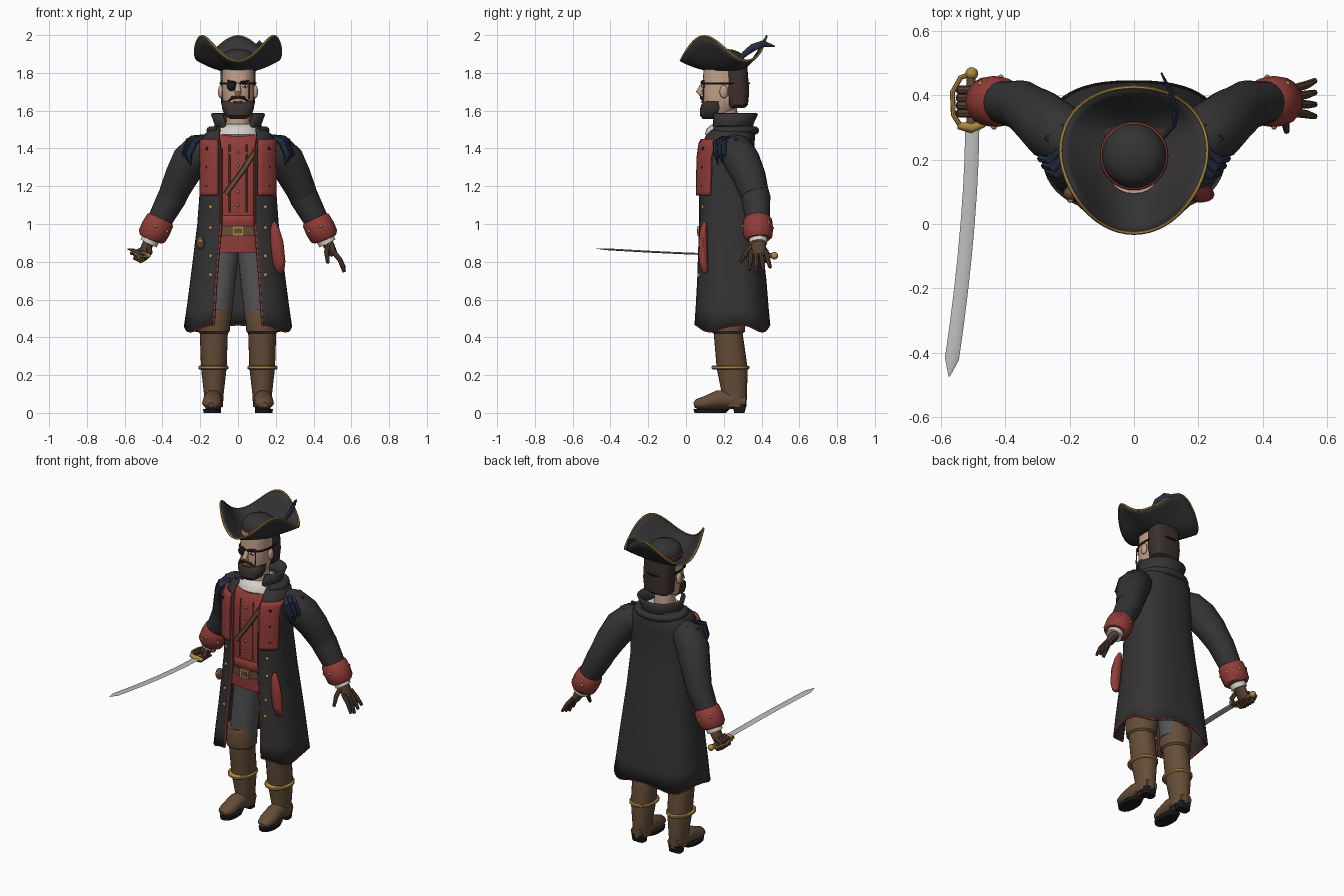
import bpy, bmesh, math
from mathutils import Vector as V

def mat(name, c):
    m = bpy.data.materials.new(name)
    m.diffuse_color = (*c, 1)
    return m

BLACK = mat("black_cloth", (.035, .033, .033))
RED = mat("red_cloth", (.28, .045, .04))
GOLD = mat("gold", (.42, .25, .06))
SKIN = mat("skin", (.55, .36, .26))
HAIR = mat("hair", (.045, .03, .025))
BROWN = mat("leather", (.13, .075, .04))
GLOVE = mat("glove", (.09, .05, .03))
GREY = mat("trousers", (.09, .09, .095))
WHITE = mat("linen", (.65, .63, .58))
NAVY = mat("navy", (.02, .028, .06))
STEEL = mat("steel", (.5, .5, .5))
DARK = mat("dark", (.01, .01, .01))

def grid(name, rows, m, ring=True, loop=False, cap=True, thick=0):
    """Skin rows of points; ring closes each row, loop joins last row to first."""
    bm = bmesh.new()
    vs = [[bm.verts.new(p) for p in r] for r in rows]
    n, k = len(vs), len(vs[0])
    for i in range(n if loop else n - 1):
        a, b = vs[i], vs[(i + 1) % n]
        for j in range(k if ring else k - 1):
            bm.faces.new((a[j], a[(j + 1) % k], b[(j + 1) % k], b[j]))
    if cap and ring and not loop:
        bm.faces.new(vs[0])
        bm.faces.new(vs[-1])
    bmesh.ops.recalc_face_normals(bm, faces=bm.faces)
    me = bpy.data.meshes.new(name)
    bm.to_mesh(me)
    bm.free()
    me.materials.append(m)
    o = bpy.data.objects.new(name, me)
    bpy.context.collection.objects.link(o)
    if thick:
        s = o.modifiers.new("thickness", 'SOLIDIFY')
        s.thickness, s.offset = thick, 0
    return o

def tube(name, pts, radii, m, n=14, loop=False):
    """Sweep an ellipse along a path; radii are numbers or (side, up) pairs."""
    pts = [V(p) for p in pts]
    if not isinstance(radii, list):
        radii = [radii] * len(pts)
    d0 = (pts[-1] - pts[0]).normalized()
    up = V((0, 1, 0)) if abs(d0.z) > .75 else V((0, 0, 1))
    rows, k = [], len(pts)
    for i, p in enumerate(pts):
        a = pts[i - 1] if (i or loop) else p
        b = pts[(i + 1) % k] if (i < k - 1 or loop) else p
        d = (b - a).normalized()
        u = d.cross(up).normalized()
        v = u.cross(d)
        r = radii[i] if isinstance(radii[i], tuple) else (radii[i],) * 2
        rows.append([p + u * r[0] * math.cos(t) + v * r[1] * math.sin(t)
                     for t in (2 * math.pi * j / n for j in range(n))])
    return grid(name, rows, m, loop=loop)

def arc(z, rx, yf, yb, a0=0, a1=2 * math.pi, n=32, e=2.6, cx=0, full=True):
    """Superellipse section; angle 0 is the front, going towards +x."""
    f = lambda q: math.copysign(abs(q) ** (2 / e), q)
    ang = [a0 + (a1 - a0) * i / (n if full else n - 1) for i in range(n)]
    return [(cx + rx * f(math.sin(t)), (yf + yb) / 2 - (yb - yf) / 2 * f(math.cos(t)), z) for t in ang]

def loft(name, secs, m, cx=0, e=2.3, n=28, **kw):
    return grid(name, [arc(*s, cx=cx, e=e, n=n) for s in secs], m, **kw)

def ball(name, c, s, m):
    return loft(name, [(c[2] + s[2] * math.cos(t), s[0] * math.sin(t), c[1] - s[1] * math.sin(t), c[1] + s[1] * math.sin(t))
                for t in (math.pi * (i + .05) / 8.1 for i in range(9))], m, cx=c[0], e=2, n=14)

def box(name, c, s, m):
    return grid(name, [[(c[0] + i * s[0] / 2, c[1] + j * s[1] / 2, c[2] + k * s[2] / 2)
                for i, j in ((-1, -1), (1, -1), (1, 1), (-1, 1))] for k in (-1, 1)], m)

# Long open coat: z, half width, front y, back y, half gap
COAT = [(.45, .28, .04, .44, .13), (.7, .247, .055, .42, .115), (1.0, .21, .068, .385, .09), (1.2, .195, .068, .36, .09),
        (1.4, .195, .072, .355, .09), (1.47, .175, .1, .36, .1), (1.52, .115, .15, .34, .09)]

def sect(z):
    for a, b in zip(COAT, COAT[1:]):
        if z <= b[0]:
            t = (z - a[0]) / (b[0] - a[0])
            return [p + (q - p) * t for p, q in zip(a, b)]

def edge(x, rx):
    return math.asin(min(1, x / rx) ** 1.3)

def front(x, z):
    _, rx, yf, yb, _ = sect(z)
    t = math.copysign(edge(abs(x), rx), x)
    return arc(z, rx, yf, yb, t, t, 1)[0]

rows = []
for z in [.45, .55, .7, .85, 1, 1.1, 1.2, 1.3, 1.4, 1.47, 1.52]:
    _, rx, yf, yb, g = sect(z)
    a = edge(g, rx)
    rows.append(arc(z, rx, yf, yb, a, 2 * math.pi - a, 49, full=False))
rows[0] = [(x, y, z - .018 * math.cos(8 * math.pi * i / 48 + math.pi)) for i, (x, y, z) in enumerate(rows[0])]
grid("coat", rows, BLACK, ring=False, thick=.012)
tube("coat_hem_trim", rows[0], .007, RED, 6)
for s in (0, -1):
    tube("coat_edge_trim", [r[s] for r in rows[:9]], .007, RED, 6)

# Lapels follow the coat surface, with buttons below
for s in (-1, 1):
    lap = []
    for z in (1.15, 1.17, 1.25, 1.35, 1.42, 1.445):
        _, rx, yf, yb, g = sect(z)
        lap.append([(s * x, y, z) for x, y, z in arc(z, rx + .012, yf - .016, yb, edge(.1, rx), edge(.183, rx), 8, full=False)])
    grid("lapel", lap, RED, ring=False, thick=.022)
    for z in (1.2, 1.3, 1.4):
        x, y, z = front(s * .165, z)
        ball("lapel_button", (x, y - .03, z), (.008, .008, .008), DARK)
    for z in (.73, .83, .98, 1.09):
        x, y, z = front(s * .145, z)
        ball("coat_button", (x, y - .008, z), (.011, .008, .011), GOLD)

# Vest, sash, belt and strap
loft("vest", [(.85, .165, .095, .34), (.95, .15, .09, .33), (1.1, .15, .083, .33), (1.38, .16, .085, .33), (1.46, .15, .11, .32), (1.5, .09, .15, .3)], RED, e=2.6)
loft("sash", [(.985, .155, .08, .33), (1.0, .16, .072, .33), (1.035, .16, .072, .33), (1.045, .155, .08, .33)], RED, e=2.6)
loft("belt", [(.94, .16, .075, .34), (.985, .16, .075, .34)], BROWN, e=2.6)
box("buckle", (0, .068, .963), (.065, .014, .052), GOLD)
box("buckle_centre", (0, .061, .963), (.04, .006, .028), BROWN)
tube("chest_strap", [(.1, .085, 1.4), (.03, .074, 1.29), (-.065, .078, 1.16)], [(.014, .008)] * 3, BROWN, 8)
for x in (-.045, .045):
    tube("vest_seam", [(x, .09, 1.42), (x, .083, 1.3), (x, .083, 1.06)], .004, BROWN, 6)
for z in (1.1, 1.17, 1.24, 1.31, 1.38):
    ball("vest_button", (0, .08, z), (.008, .008, .008), GOLD)

# Neck, neckcloth and collar
loft("neck", [(1.46, .065, .15, .28), (1.62, .06, .15, .27)], SKIN, e=2)
loft("neckcloth", [(1.455, .1, .12, .33), (1.475, .13, .1, .35), (1.505, .125, .11, .35), (1.53, .085, .14, .31)], WHITE, e=2)
def open_ring(z, rx, yf, yb, a):
    return arc(z, rx, yf, yb, a, 2 * math.pi - a, 33, 2, full=False)
grid("collar", [open_ring(1.47, .12, .13, .35, .6), open_ring(1.53, .118, .13, .35, .6), open_ring(1.585, .138, .125, .375, .65)], BLACK, ring=False, thick=.014)
tube("collar_roll", open_ring(1.495, .145, .13, .365, .8), [(.022, .022)] * 33, BLACK, 10)

# Head, hair, beard and face
loft("head", [(1.56, .045, .11, .2), (1.6, .072, .095, .26), (1.66, .082, .088, .29), (1.75, .087, .088, .305), (1.84, .085, .095, .3)], SKIN)
loft("hair", [(1.615, .07, .225, .31), (1.63, .088, .215, .328), (1.7, .094, .205, .335), (1.83, .092, .2, .325)], HAIR, e=3)
loft("beard", [(1.555, .04, .09, .15), (1.575, .07, .073, .19), (1.61, .084, .074, .21), (1.635, .087, .083, .2), (1.65, .086, .1, .2)], HAIR)
tube("nose", [(0, .09, 1.745), (0, .07, 1.7), (0, .085, 1.683)], [.01, .018, .013], SKIN, 10)
tube("mouth", [(-.025, .085, 1.645), (.025, .085, 1.645)], .006, RED, 6)
for s in (-1, 1):
    tube("moustache", [(0, .08, 1.672), (s * .03, .082, 1.668), (s * .055, .092, 1.65)], [.007, .009, .003], HAIR, 8)
    ball("ear", (s * .092, .2, 1.7), (.014, .022, .035), SKIN)
    tube("eyebrow", [(s * .015, .083, 1.752), (s * .055, .09, 1.757)], .006, HAIR, 6)
ball("eye", (.037, .092, 1.73), (.014, .01, .009), WHITE)
ball("pupil", (.037, .084, 1.73), (.006, .004, .006), DARK)
ball("eyepatch", (-.035, .09, 1.73), (.026, .014, .026), DARK)
tube("scar", [(.058, .094, 1.76), (.06, .092, 1.66)], .004, RED, 6)
tube("eyepatch_strap", arc(1.745, .094, .083, .335, e=2.3, n=32), [(.004, .006)] * 32, DARK, 6, loop=True)

# Three-cornered hat
def brim(t, k):
    a = 2 * math.pi * k / 60
    w = math.cos(3 * (a - math.pi / 2))
    r = .085 + t * (.142 - .008 * w)
    return (r * math.cos(a), .207 + r * math.sin(a), 1.815 + t ** 1.5 * (.115 + .065 * w))
grid("hat_brim", [[brim(t / 6, k) for k in range(60)] for t in range(7)], BLACK, cap=False, thick=.01)
tube("hat_brim_trim", [brim(1, k) for k in range(60)], .006, GOLD, 6, loop=True)
loft("hat_crown", [(z, r, .212 - r, .212 + r) for z, r in ((1.81, .098), (1.86, .1), (1.89, .092), (1.91, .07), (1.922, .04), (1.926, .01))], BLACK, e=2)
tube("hat_band", arc(1.848, .1, .112, .312, e=2, n=36), .007, RED, 8, loop=True)
tube("hat_feather", [(.095, .27, 1.86), (.125, .31, 1.9), (.13, .355, 1.935), (.115, .41, 1.955), (.085, .47, 1.94)],
     [(.005, .008), (.008, .016), (.009, .02), (.007, .018), (.003, .004)], NAVY, 8)

for s in (-1, 1):
    P = lambda *pts: [(s * x, y, z) for x, y, z in pts]
    # Sleeve, cuff and glove
    tube("upper_sleeve", P((.14, .25, 1.41), (.2, .265, 1.39), (.255, .295, 1.335), (.3, .335, 1.25), (.345, .365, 1.155)), [.07, .092, .097, .088, .076], BLACK, 20)
    tube("forearm_sleeve", P((.31, .35, 1.22), (.35, .37, 1.14), (.43, .382, .99)), [.075, .077, .062], BLACK, 20)
    tube("cuff", P((.405, .38, 1.035), (.412, .38, 1.02), (.435, .381, .975), (.456, .382, .935), (.462, .383, .92)), [.062, .076, .08, .076, .062], RED, 20)
    for t in (.8, 1.8, 2.8, 3.8, 4.8):
        ball("cuff_button", (s * (.43 + .068 * math.cos(t)), .38 + .078 * math.sin(t), .985 + .03 * math.cos(t)), (.009, .009, .009), GOLD)
    tube("shirt_cuff", P((.45, .382, .945), (.474, .383, .897)), [.05, .047], WHITE, 16)
    tube("palm", P((.462, .383, .92), (.485, .385, .88), (.51, .385, .835)), [(.03, .034), (.028, .04), (.02, .042)], GLOVE, 14)
    # Navy shoulder feathers
    for i in range(6):
        y, x = .17 + .022 * i, .225 + .012 * (i % 3)
        tube("shoulder_feather", P((x - .03, y + .03, 1.46), (x + .01, y - .015, 1.43 + .01 * (i % 2)), (x + .035, y - .01, 1.37), (x + .025, y, 1.31 + .012 * i)),
             [(.008, .008), (.02, .016), (.018, .014), (.002, .002)], NAVY, 8)
    # Leg, boot, sole and garter
    tube("trouser_leg", P((.075, .22, .93), (.08, .22, .85), (.115, .22, .5)), [.085, .082, .08], GREY, 20)
    loft("boot_shaft", [(.03, .048, .19, .32), (.1, .052, .19, .323), (.24, .068, .162, .326), (.42, .074, .147, .3), (.43, .084, .13, .312), (.53, .09, .118, .318), (.55, .084, .125, .31)], BROWN, cx=s * .128, e=2.1)
    loft("boot_garter", [(z, r, .235 - r - .02, .255 + r) for z, r in ((.23, .074), (.235, .08), (.245, .08), (.25, .074))], GOLD, cx=s * .13, e=2)
    tube("boot_foot", P((.13, .315, .06), (.13, .25, .07), (.134, .17, .07), (.138, .1, .053), (.14, .06, .046), (.14, .042, .042)),
         [(.04, .035), (.05, .05), (.05, .05), (.052, .035), (.04, .028), (.018, .014)], BROWN, 16)
    loft("boot_sole", [(0, .045, .045, .21), (.02, .048, .04, .23)], DARK, cx=s * .137)
    loft("boot_heel", [(0, .04, .255, .31), (.045, .042, .245, .32)], DARK, cx=s * .13, e=4)

# Open hand: spread fingers and thumb
for i in range(4):
    y, e = .347 + .025 * i, .335 + .037 * i
    tube("finger", [(.5, y, .86), (.54, (y + e) / 2, .81), (.563, e, .745 + .012 * abs(i - 1))], [.014, .013, .009], GLOVE, 8)
tube("thumb", [(.475, .36, .89), (.47, .32, .85), (.475, .288, .795)], [.016, .014, .009], GLOVE, 8)

# Fist round the sword grip
for i in range(4):
    y = .345 + .024 * i
    tube("gripping_finger", [(-.505, y, .865), (-.54, y, .85), (-.543, y, .82), (-.515, y, .805), (-.485, y, .82)], [.014, .014, .014, .013, .01], GLOVE, 8)
tube("gripping_thumb", [(-.475, .36, .885), (-.465, .325, .85), (-.49, .318, .815)], [.016, .014, .01], GLOVE, 8)

# Sword
tube("sword_grip", [(-.507, .46, .832), (-.507, .3, .838)], .014, BROWN, 10)
ball("sword_pommel", (-.505, .468, .832), (.02, .02, .02), GOLD)
tube("sword_guard", [(-.548, .305, .845), (-.507, .3, .838), (-.465, .312, .832)], [.01, .018, .01], GOLD, 10)
tube("knuckle_bow", [(-.54, .305, .845), (-.562, .34, .85), (-.565, .41, .845), (-.54, .455, .838), (-.507, .468, .832)], .008, GOLD, 8)
ys = [.31, .2, .1, 0, -.1, -.2, -.3, -.38, -.42, -.475]
tube("sword_blade", [(-.503 - .072 * ((.31 - y) / .785) ** 1.7, y, .836 + .034 * ((.31 - y) / .785) ** 1.5) for y in ys],
     [(.022, .005)] * 9 + [(.002, .001)], STEEL, 8)

# Hip items: red sash tail and small pouch
tube("sash_tail", [(.19, .1, 1.01), (.195, .092, .97), (.207, .09, .9), (.217, .092, .8), (.222, .1, .755), (.225, .11, .74)],
     [(.01, .01), (.025, .018), (.034, .024), (.034, .024), (.024, .018), (.008, .008)], RED, 12)
ball("hip_pouch", (-.198, .095, .9), (.022, .024, .036), BROWN)
ball("pouch_clasp", (-.198, .074, .91), (.01, .008, .01), GOLD)

bpy.ops.object.select_all(action='SELECT')
bpy.context.view_layer.objects.active = bpy.data.objects["coat"]
bpy.ops.object.shade_smooth_by_angle(angle=math.radians(40))
